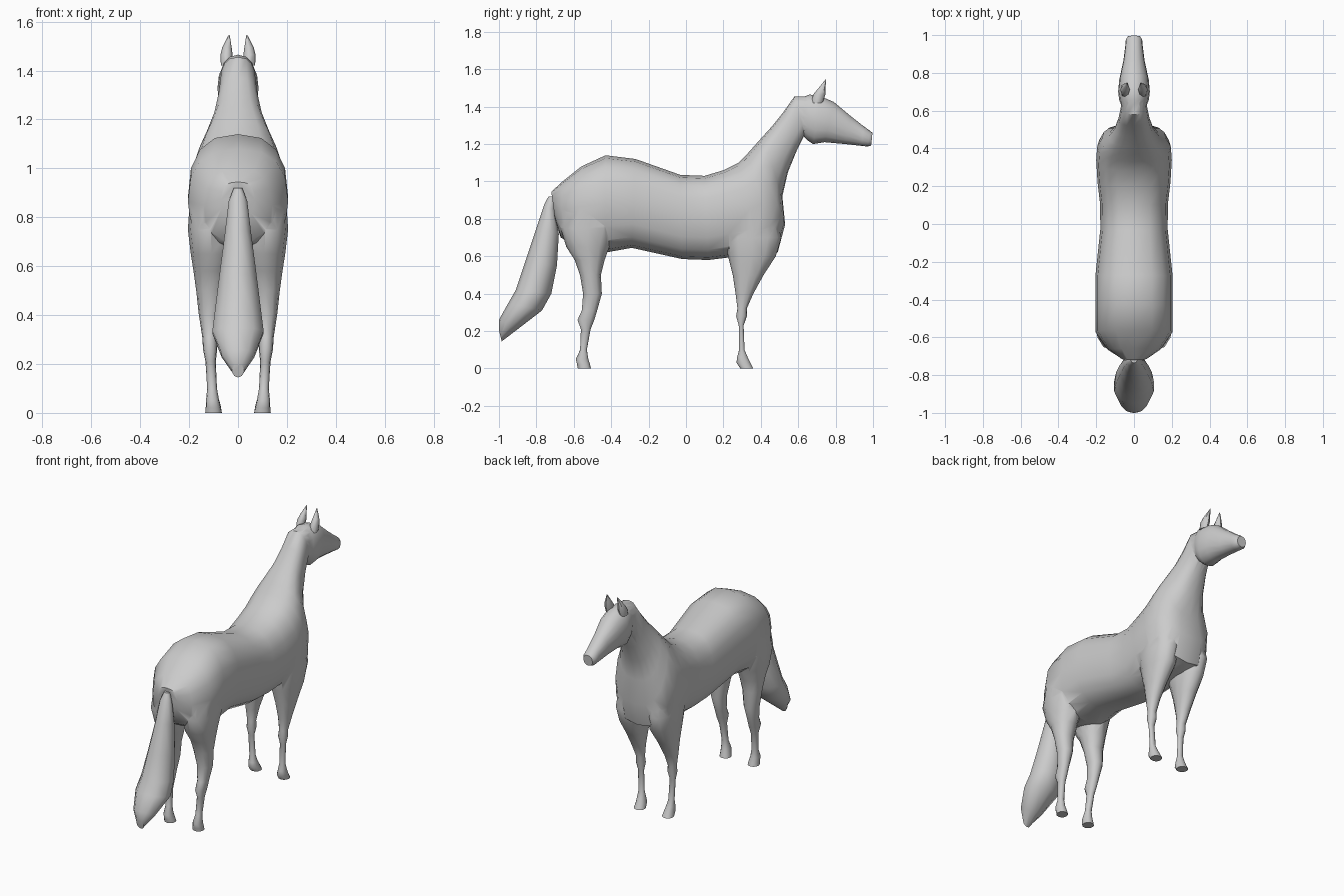
import bpy, bmesh
from math import sin, cos, pi, radians


def power(v, p):
    return (1 if v >= 0 else -1) * abs(v) ** (2 / p)


def loft(name, sections, sides=16, p=2.0, side=1):
    """Skin over rings given as (y0, z0, y1, z1, half width, centre x)."""
    bm = bmesh.new()
    rings = []
    for y0, z0, y1, z1, w, cx in sections:
        ring = []
        for i in range(sides):
            a = 2 * pi * i / sides
            u, v = power(cos(a), p), power(sin(a), p)
            ring.append(bm.verts.new((side * (cx + w * v),
                                      (y0 + y1) / 2 + (y0 - y1) / 2 * u,
                                      (z0 + z1) / 2 + (z0 - z1) / 2 * u)))
        rings.append(ring)
    for a, b in zip(rings, rings[1:]):
        for i in range(sides):
            j = (i + 1) % sides
            bm.faces.new((a[i], a[j], b[j], b[i]))
    bm.faces.new(rings[0])
    bm.faces.new(rings[-1])
    bmesh.ops.recalc_face_normals(bm, faces=bm.faces)
    mesh = bpy.data.meshes.new(name)
    bm.to_mesh(mesh)
    bm.free()
    ob = bpy.data.objects.new(name, mesh)
    bpy.context.collection.objects.link(ob)
    return ob


def activate(ob):
    bpy.ops.object.select_all(action='DESELECT')
    ob.select_set(True)
    bpy.context.view_layer.objects.active = ob


def union(target, part):
    activate(target)
    m = target.modifiers.new("union", 'BOOLEAN')
    m.operation, m.solver, m.object = 'UNION', 'EXACT', part
    bpy.ops.object.modifier_apply(modifier=m.name)
    bpy.data.objects.remove(part)


def centred(rows):
    return [r + (0,) for r in rows]


def level(rows):
    return [(y0, z, y1, z, w, cx) for z, y0, y1, w, cx in rows]


# Torso and neck: top point, bottom point, half width
body = loft("body", centred([
    (-0.72, 0.945, -0.70, 0.80, 0.07), (-0.66, 1.00, -0.67, 0.70, 0.14),
    (-0.56, 1.08, -0.58, 0.65, 0.205), (-0.43, 1.14, -0.43, 0.62, 0.205),
    (-0.27, 1.12, -0.29, 0.645, 0.205), (-0.03, 1.035, -0.02, 0.585, 0.178),
    (0.10, 1.03, 0.12, 0.58, 0.18), (0.20, 1.06, 0.24, 0.595, 0.193),
    (0.28, 1.10, 0.40, 0.60, 0.20), (0.33, 1.15, 0.49, 0.62, 0.195),
    (0.37, 1.195, 0.53, 0.77, 0.17), (0.41, 1.24, 0.515, 0.92, 0.135),
    (0.46, 1.295, 0.545, 1.05, 0.103), (0.52, 1.37, 0.59, 1.16, 0.083),
    (0.58, 1.455, 0.635, 1.25, 0.072), (0.66, 1.455, 0.68, 1.26, 0.06)]), p=2.5)

# Head: forehead point, jaw point, half width
union(body, loft("head", centred([
    (0.60, 1.44, 0.62, 1.25, 0.06), (0.66, 1.465, 0.65, 1.22, 0.078),
    (0.72, 1.455, 0.68, 1.20, 0.084), (0.79, 1.425, 0.74, 1.21, 0.078),
    (0.88, 1.35, 0.85, 1.20, 0.056), (0.95, 1.295, 0.94, 1.19, 0.046),
    (0.985, 1.27, 0.97, 1.187, 0.043), (0.997, 1.26, 0.99, 1.192, 0.032)]), p=2.2))

# Legs: height, rear y, front y, half width, centre x
front_leg = level([
    (0.85, 0.22, 0.47, 0.075, 0.11), (0.70, 0.205, 0.51, 0.082, 0.11),
    (0.60, 0.225, 0.48, 0.075, 0.108), (0.50, 0.25, 0.415, 0.055, 0.112),
    (0.40, 0.265, 0.36, 0.037, 0.115), (0.32, 0.275, 0.325, 0.026, 0.113),
    (0.28, 0.268, 0.326, 0.028, 0.112), (0.23, 0.282, 0.308, 0.019, 0.112),
    (0.10, 0.284, 0.313, 0.019, 0.106), (0.06, 0.273, 0.33, 0.025, 0.104),
    (0.03, 0.27, 0.345, 0.03, 0.101), (0.0, 0.29, 0.36, 0.034, 0.10)])
hind_leg = level([
    (0.90, -0.64, -0.38, 0.085, 0.11), (0.75, -0.67, -0.37, 0.093, 0.112),
    (0.65, -0.64, -0.41, 0.085, 0.108), (0.58, -0.595, -0.435, 0.072, 0.11),
    (0.50, -0.567, -0.455, 0.058, 0.113), (0.40, -0.55, -0.45, 0.044, 0.116),
    (0.31, -0.557, -0.475, 0.031, 0.115), (0.26, -0.58, -0.49, 0.029, 0.114),
    (0.21, -0.562, -0.51, 0.021, 0.112), (0.10, -0.566, -0.53, 0.02, 0.106),
    (0.05, -0.589, -0.522, 0.027, 0.104), (0.02, -0.582, -0.513, 0.031, 0.101),
    (0.0, -0.578, -0.508, 0.034, 0.10)])
for side in (1, -1):
    union(body, loft("front_leg", front_leg, 12, 2.2, side))
    union(body, loft("hind_leg", hind_leg, 12, 2.2, side))

# Tail: rear point, front point, half width
tail = loft("tail", centred([
    (-0.735, 0.92, -0.70, 0.92, 0.018), (-0.757, 0.88, -0.70, 0.84, 0.04),
    (-0.80, 0.75, -0.68, 0.72, 0.056), (-0.86, 0.57, -0.69, 0.55, 0.08),
    (-0.91, 0.42, -0.72, 0.40, 0.10), (-0.95, 0.35, -0.77, 0.31, 0.11),
    (-1.0, 0.26, -0.90, 0.21, 0.07), (-1.0, 0.205, -0.985, 0.145, 0.025)]), 10)

# Ears
parts = [body, tail]
for side, label in ((1, "right"), (-1, "left")):
    parts.append(loft(label + "_ear", level([
        (1.42, 0.67, 0.73, 0.022, 0.048), (1.465, 0.68, 0.745, 0.025, 0.047),
        (1.495, 0.705, 0.745, 0.019, 0.045), (1.546, 0.746, 0.75, 0.002, 0.036)]),
        8, 2.0, side))

for ob in parts:
    activate(ob)
    bpy.ops.object.shade_smooth_by_angle(angle=radians(45))
